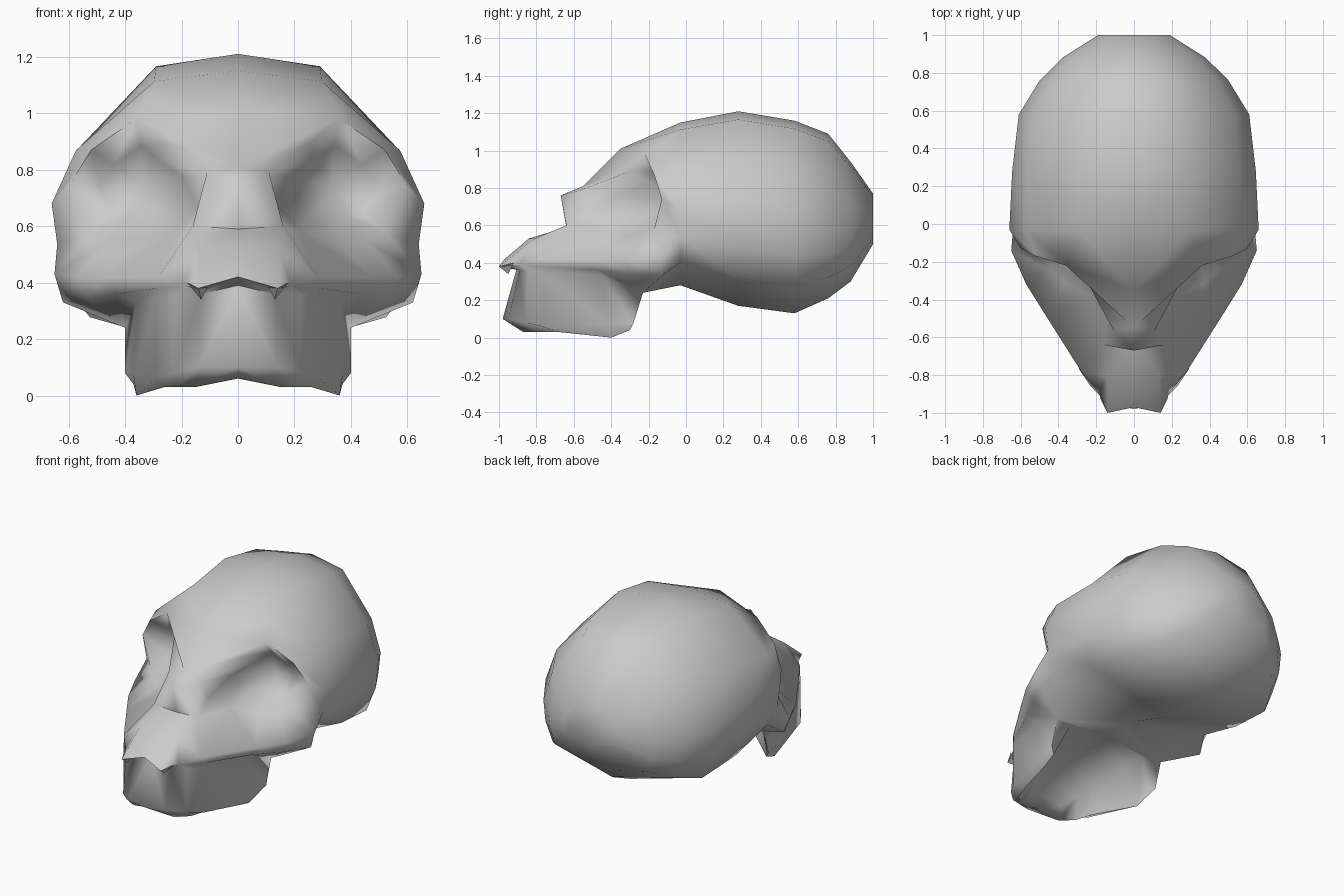
import bpy
import bmesh

cube = bpy.data.objects.get("Cube")
if cube:
    bpy.data.objects.remove(cube, do_unlink=True)

bone = bpy.data.materials.new("grey bone")
bone.use_nodes = True
COLOUR = (0.6, 0.6, 0.6, 1)
bone.diffuse_color = COLOUR
bone.node_tree.nodes["Principled BSDF"].inputs["Base Color"].default_value = COLOUR

bm = bmesh.new()


def face(*points):
    bm.faces.new([bm.verts.new(p) for p in points])


def strip(row_a, row_b, closed=False):
    """Join two matching rows of points with quads."""
    count = len(row_a)
    for i in range(count if closed else count - 1):
        j = (i + 1) % count
        face(row_a[i], row_a[j], row_b[j], row_b[i])


# Braincase: one half profile scaled along the length
profile = [(0, 1), (0.45, 0.92), (0.87, 0.4), (1, 0), (0.97, -0.36), (0.86, -0.7), (0, -1)]


def section(y, width, middle, top, bottom):
    return [(u * width, y, middle + v * ((top - middle) if v > 0 else (middle - bottom)))
            for u, v in profile]


rings = [section(*s) for s in (
    (-0.03, 0.66, 0.68, 1.15, 0.28),
    (0.28, 0.645, 0.66, 1.21, 0.17),
    (0.58, 0.61, 0.62, 1.16, 0.13),
    (0.76, 0.50, 0.58, 1.09, 0.21),
    (0.88, 0.38, 0.57, 0.94, 0.30),
    (1.0, 0.19, 0.62, 0.77, 0.50))]
for a, b in zip(rings, rings[1:]):
    strip(a, b)
face(*rings[-1])
front = rings[0]

# Eye socket: rim, inner wall and back
rim = [(0.11, -0.56, 0.79), (0.25, -0.30, 0.89), (0.36, -0.22, 0.98), (0.52, -0.17, 0.87),
       (0.60, -0.13, 0.74), (0.52, -0.17, 0.58), (0.45, -0.24, 0.55), (0.37, -0.31, 0.54),
       (0.22, -0.39, 0.58), (0.14, -0.50, 0.67)]
centre = (0.32, -0.02, 0.74)
inner = [tuple(c + (p - c) * 0.6 for p, c in zip(point, centre)) for point in rim]
strip(rim, inner, closed=True)
back = (0.33, -0.09, 0.74)
for a, b in zip(inner, inner[1:] + inner[:1]):
    face(a, b, back)

# Brow and forehead
nose_tip = (0, -0.67, 0.76)
brow = (0, -0.55, 0.81)
forehead = (0, -0.35, 1.01)
face(nose_tip, rim[0], brow)
face(brow, rim[0], rim[1])
face(brow, rim[1], rim[2], forehead)
strip([forehead] + rim[2:6], front[:5])

# Nose and upper muzzle
nose_base = (0, -0.64, 0.59)
nose_side = (0.16, -0.64, 0.60)
ridge, ridge_side = (0, -0.84, 0.53), (0.14, -0.81, 0.53)
lip, lip_side = (0, -0.97, 0.42), (0.14, -1.0, 0.38)
lip_corner = (0.19, -0.89, 0.39)
cheek = [(0.28, -0.78, 0.42), (0.47, -0.48, 0.42), (0.57, -0.32, 0.42), (0.65, -0.14, 0.43)]
face(nose_tip, nose_side, nose_base)
face(nose_tip, rim[0], nose_side)
face(rim[0], rim[9], nose_side)
strip([nose_base, ridge, lip], [nose_side, ridge_side, lip_side])
face(nose_side, ridge_side, cheek[0])
face(ridge_side, lip_side, lip_corner, cheek[0])

# Cheekbone, sloping down into the jaw
face(nose_side, rim[9], rim[8], cheek[0])
strip(rim[8:4:-1], cheek)
face(rim[5], front[4], cheek[3])
low = [(0.285, -0.77, 0.38), (0.43, -0.47, 0.36), (0.53, -0.30, 0.34), (0.62, -0.13, 0.33)]
strip(cheek, low)
face(cheek[0], low[0], lip_corner)
face(cheek[3], front[4], front[5], low[3])

# Jaw: gum line, lower edge, rim underneath and hollow palate
gum = [(0, -0.90, 0.39), (0.13, -0.89, 0.36), (0.22, -0.84, 0.36), (0.29, -0.77, 0.35),
       (0.36, -0.45, 0.33), (0.40, -0.23, 0.24)]
edge = [(0, -0.98, 0.10), (0.14, -0.95, 0.10), (0.23, -0.86, 0.08), (0.29, -0.77, 0.06),
        (0.37, -0.42, 0.07), (0.40, -0.28, 0.08)]
base = [(0, -0.88, 0.06), (0.15, -0.87, 0.03), (0.22, -0.80, 0.03), (0.26, -0.68, 0.03),
        (0.36, -0.40, 0.0), (0.37, -0.30, 0.04)]
keel = [(0, y, z) for y, z in
        ((-0.88, 0.06), (-0.80, 0.10), (-0.72, 0.16), (-0.62, 0.22), (-0.40, 0.28),
         (-0.26, 0.29))]
palate = [(b[0] * 0.75, k[1], k[2] - b[0] * 0.12) for b, k in zip(base, keel)]
throat = (0, -0.10, 0.28)
strip([lip, lip_side, lip_corner] + low[:3], gum)
face(low[2], low[3], gum[5])
face(low[3], front[5], gum[5])
strip(gum, edge)
strip(edge, base)
strip(base, palate)
strip(palate, keel)
face(gum[5], edge[5], base[5], palate[5])
face(gum[5], palate[5], keel[5], throat)
face(gum[5], front[5], front[6], throat)

# Small fang at the corner of the lip
fang = (0.13, -0.95, 0.34)
for side in ((0.10, -0.97, 0.40), (0.18, -0.92, 0.40)):
    face(lip_side, side, fang)

# Mirror the half, weld it and turn the faces outward
half = bmesh.ops.duplicate(bm, geom=bm.verts[:] + bm.faces[:])["geom"]
for item in half:
    if isinstance(item, bmesh.types.BMVert):
        item.co.x *= -1
bmesh.ops.remove_doubles(bm, verts=bm.verts[:], dist=0.003)
bmesh.ops.dissolve_degenerate(bm, edges=bm.edges[:], dist=0.001)
bmesh.ops.recalc_face_normals(bm, faces=bm.faces[:])

mesh = bpy.data.meshes.new("skull")
bm.to_mesh(mesh)
bm.free()
mesh.materials.append(bone)
skull = bpy.data.objects.new("skull", mesh)
bpy.context.collection.objects.link(skull)
bpy.context.view_layer.objects.active = skull
skull.select_set(True)
bpy.ops.object.shade_smooth_by_angle(angle=1.4)
